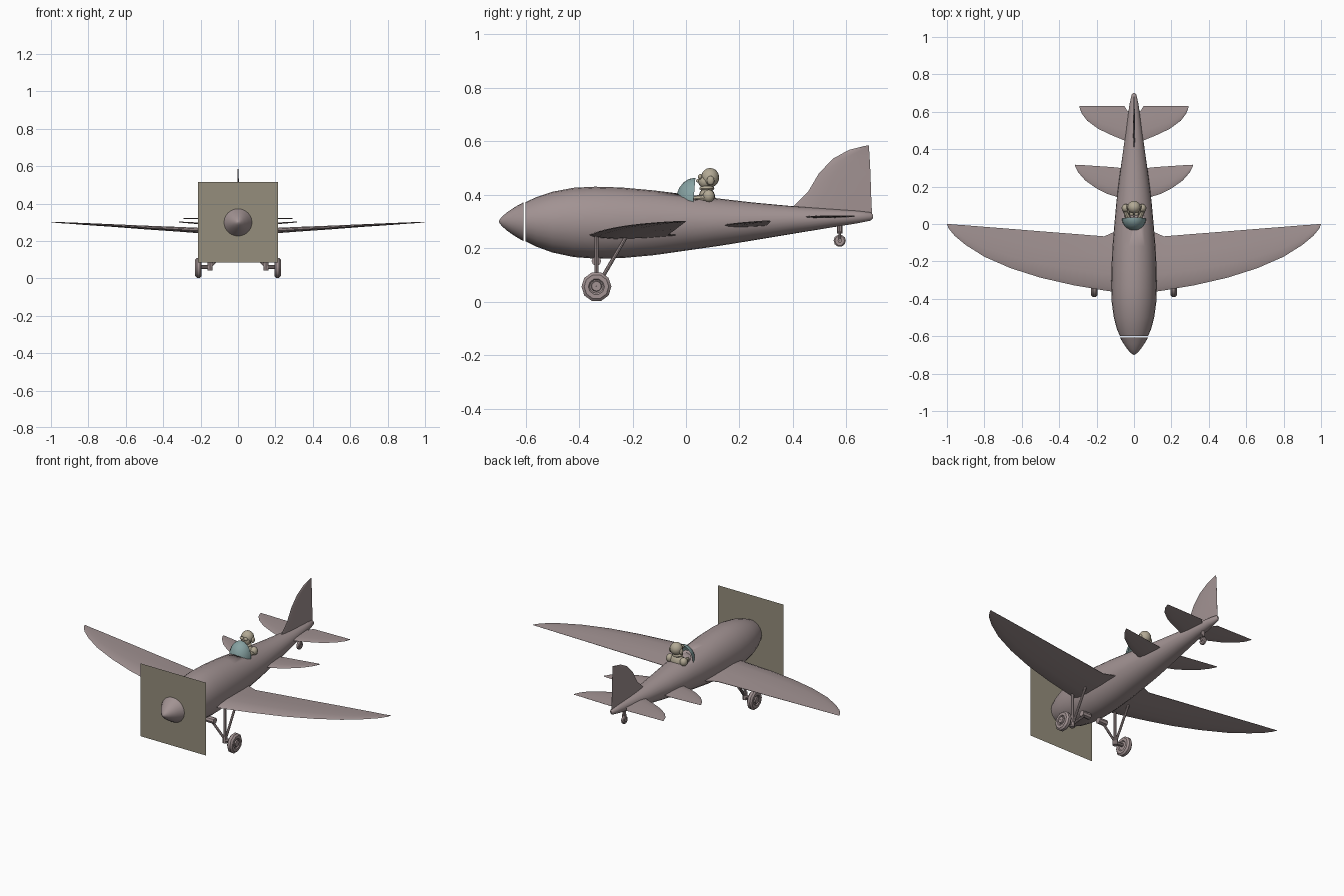
import bpy, bmesh, math
from mathutils import Vector

if "Cube" in bpy.data.objects:
    bpy.data.objects.remove(bpy.data.objects["Cube"])


def material(name, rgb):
    m = bpy.data.materials.new(name)
    m.diffuse_color = (*rgb, 1)
    m.use_nodes = True
    m.node_tree.nodes["Principled BSDF"].inputs["Base Color"].default_value = m.diffuse_color
    return m


BODY = material("body_paint", (0.36, 0.29, 0.29))
DISC = material("propeller_blur", (0.30, 0.27, 0.20))
GLASS = material("tinted_glass", (0.24, 0.36, 0.36))
PILOT = material("pilot_tan", (0.45, 0.40, 0.30))


def finish(ob, name, mat, mirror=False, smooth=True):
    ob.name = name
    ob.data.materials.append(mat)
    if mirror:
        ob.modifiers.new("mirror", 'MIRROR').use_mirror_merge = False
    if smooth:
        bpy.ops.object.select_all(action='DESELECT')
        ob.select_set(True)
        bpy.context.view_layer.objects.active = ob
        bpy.ops.object.shade_smooth_by_angle(angle=math.radians(40))
    return ob


def loft(name, rings, mat, closed=False, mirror=False):
    """Skin a list of equal-length rings; closed joins last to first, else caps."""
    bm = bmesh.new()
    rows = [[bm.verts.new(p) for p in r] for r in rings]
    n = len(rows[0])
    pairs = list(zip(rows, rows[1:])) + ([(rows[-1], rows[0])] if closed else [])
    for a, b in pairs:
        for i in range(n):
            j = (i + 1) % n
            bm.faces.new((a[i], a[j], b[j], b[i]))
    if not closed:
        bm.faces.new(rows[0])
        bm.faces.new(rows[-1])
    bmesh.ops.recalc_face_normals(bm, faces=bm.faces)
    me = bpy.data.meshes.new(name)
    bm.to_mesh(me)
    bm.free()
    ob = bpy.data.objects.new(name, me)
    bpy.context.collection.objects.link(ob)
    return finish(ob, name, mat, mirror)


def hull(name, stations, mat, n=24):
    """Elliptical body along y from (y, top, bottom, half width)."""
    ang = [math.tau * i / n for i in range(n)]
    return loft(name, [[(w * math.cos(a), y, (t + b) / 2 + (t - b) / 2 * math.sin(a))
                        for a in ang] for y, t, b, w in stations], mat)


FOIL = [(0, 0), (.08, .6), (.3, 1), (.65, .7), (1, .08),
        (1, -.08), (.65, -.6), (.3, -.8), (.08, -.5)]


def foil(name, stations, upright=False):
    """Surface from (span, leading y, trailing y, offset, half thickness)."""
    rings = []
    for s, le, te, off, t in stations:
        pts = [(le + u * (te - le), off + v * t) for u, v in FOIL]
        rings.append([(h, y, s) if upright else (s, y, h) for y, h in pts])
    return loft(name, rings, BODY, mirror=not upright)


def lathe_x(name, profile, centre, mat, n=10, mirror=False):
    """Closed (x, radius) profile spun round the x axis."""
    cx, cy, cz = centre
    rings = [[(cx + x, cy + r * math.cos(math.tau * i / n), cz + r * math.sin(math.tau * i / n))
              for x, r in profile] for i in range(n)]
    return loft(name, rings, mat, closed=True, mirror=mirror)


def rod(name, a, b, r, mirror=True, mat=BODY):
    a, b = Vector(a), Vector(b)
    d = b - a
    u = d.orthogonal().normalized()
    v = d.normalized().cross(u)
    ring = [u * (r * math.cos(math.tau * i / 8)) + v * (r * math.sin(math.tau * i / 8)) for i in range(8)]
    return loft(name, [[a + p for p in ring], [b + p for p in ring]], mat, mirror=mirror)


def ball(name, c, size, mat, mirror=False):
    bpy.ops.mesh.primitive_uv_sphere_add(segments=16, ring_count=10)
    ob = bpy.context.object
    for v in ob.data.vertices:
        v.co = [c[k] + v.co[k] * size[k] for k in range(3)]
    return finish(ob, name, mat, mirror)


# Fuselage and spinner
fuselage = hull("fuselage", [
    (-.600, .372, .226, .075), (-.56, .391, .206, .092), (-.50, .411, .184, .108),
    (-.42, .426, .167, .119), (-.34, .430, .161, .122), (-.24, .427, .163, .121),
    (-.12, .416, .174, .115), (0, .401, .191, .105), (.12, .386, .208, .094),
    (.25, .371, .229, .078), (.40, .357, .254, .057), (.54, .347, .277, .038),
    (.64, .340, .293, .024), (.69, .334, .303, .013), (.70, .325, .312, .005)], BODY)
hull("spinner", [(-.607, .372, .226, .075), (-.64, .354, .245, .056), (-.67, .334, .266, .035),
                 (-.69, .316, .284, .017), (-.70, .302, .298, .002)], BODY)

# Spinning propeller shown as a flat square
bpy.ops.mesh.primitive_plane_add(size=.43, location=(0, -.604, .30), rotation=(math.pi / 2, 0, 0))
finish(bpy.context.object, "propeller_disc", DISC, smooth=False)

# Cockpit opening
cutter = ball("cockpit_cutter", (0, .05, .41), (.062, .06, .05), BODY)
cutter.hide_render = True
cutter.hide_viewport = True
cut = fuselage.modifiers.new("cockpit", 'BOOLEAN')
cut.operation = 'DIFFERENCE'
cut.object = cutter

# Main wings, middle fins, tailplanes
foil("wing", [(.05, -.37, -.02, .248, .018), (.10, -.364, -.04, .249, .018),
              (.16, -.355, -.066, .251, .017), (.32, -.328, -.053, .261, .014),
              (.50, -.287, -.039, .271, .011), (.66, -.236, -.026, .281, .008),
              (.80, -.175, -.015, .289, .006), (.90, -.112, -.007, .295, .004),
              (.96, -.062, -.003, .298, .003), (.99, -.025, 0, .300, .002),
              (1, -.002, .001, .301, .001)])
foil("middle_fin", [(.03, .13, .29, .283, .008), (.09, .145, .302, .286, .008),
                    (.14, .16, .306, .289, .006), (.20, .19, .310, .293, .005),
                    (.26, .232, .314, .297, .004), (.30, .278, .316, .300, .003),
                    (.316, .31, .317, .301, .002)])
foil("tailplane", [(.015, .43, .60, .317, .005), (.035, .44, .605, .317, .005),
                   (.052, .447, .631, .317, .005), (.12, .475, .631, .318, .005),
                   (.19, .508, .631, .319, .004), (.25, .552, .631, .320, .003),
                   (.28, .592, .631, .320, .002), (.292, .626, .631, .320, .002)])

# Upright tail fin
foil("tail_fin", [(.32, .37, .696, 0, .006), (.365, .41, .694, 0, .006), (.41, .456, .692, 0, .006),
                  (.48, .497, .690, 0, .005), (.535, .55, .687, 0, .004),
                  (.568, .61, .685, 0, .003), (.585, .68, .684, 0, .002)], upright=True)

# Main wheels and hubs
WY = -.335
tyre = [(-.008, .022), (-.017, .030), (-.017, .046), (-.008, .056), (.008, .056),
        (.017, .046), (.017, .030), (.008, .022)]
lathe_x("main_wheel", tyre, (.212, WY, .056), BODY, mirror=True)
lathe_x("wheel_hub", [(-.012, .001), (-.012, .026), (.012, .026), (.012, .020), (.019, .018), (.019, .001)],
        (.212, WY, .058), BODY, n=12, mirror=True)

# Undercarriage struts
rod("axle", (.14, WY, .06), (.21, WY, .06), .010)
rod("axle_fitting", (.15, WY, .042), (.15, WY, .085), .014)
rod("main_strut", (.15, WY, .06), (.15, WY, .252), .008)
rod("rear_strut", (.15, WY + .01, .07), (.15, -.22, .25), .007)
rod("inner_strut", (.145, WY, .065), (.06, WY, .15), .007)
rod("inner_mount", (.03, WY, .152), (.085, WY, .152), .018)

# Tail wheel
lathe_x("tail_wheel", [(-.009, .001), (-.009, .018), (-.005, .023), (.005, .023), (.009, .018), (.009, .001)],
        (0, .575, .228), BODY)
rod("tail_wheel_fork", (.012, .575, .228), (.009, .575, .262), .004)
rod("tail_wheel_hub", (-.015, .575, .228), (.015, .575, .228), .008, mirror=False)
rod("tail_wheel_post", (0, .575, .255), (0, .575, .30), .010, mirror=False)

# Windscreen: front part of a dome
screen = ball("windscreen", (0, .032, .375), (.066, .070, .088), GLASS)
bm = bmesh.new()
bm.from_mesh(screen.data)
for co, no in (((0, .035, 0), (0, 1, .08)), ((0, 0, .365), (0, 0, -1))):
    if no[2] > 0:
        co = (0, .028, .375)
    bmesh.ops.bisect_plane(bm, geom=bm.verts[:] + bm.edges[:] + bm.faces[:],
                           plane_co=co, plane_no=(no[0], no[1], -no[2]) if no[1] else no, clear_outer=True)
bm.to_mesh(screen.data)
bm.free()

# Pilot
ball("pilot_body", (0, .078, .385), (.045, .032, .042), PILOT)
ball("pilot_shoulder", (.045, .085, .395), (.021, .022, .024), PILOT, mirror=True)
rod("pilot_forearm", (.052, .085, .390), (.030, .030, .385), .012, mat=PILOT)
ball("pilot_hand", (.028, .030, .386), (.012, .012, .012), PILOT, mirror=True)
ball("pilot_scarf", (0, .078, .424), (.030, .028, .012), PILOT)
ball("pilot_helmet", (0, .090, .464), (.035, .034, .036), PILOT)
ball("pilot_face", (0, .072, .450), (.027, .026, .027), PILOT)
ball("pilot_nose", (0, .046, .452), (.006, .008, .007), PILOT)
ball("pilot_goggle", (.013, .053, .467), (.012, .008, .010), PILOT, mirror=True)
ball("pilot_ear_cup", (.034, .092, .453), (.008, .014, .017), PILOT, mirror=True)
